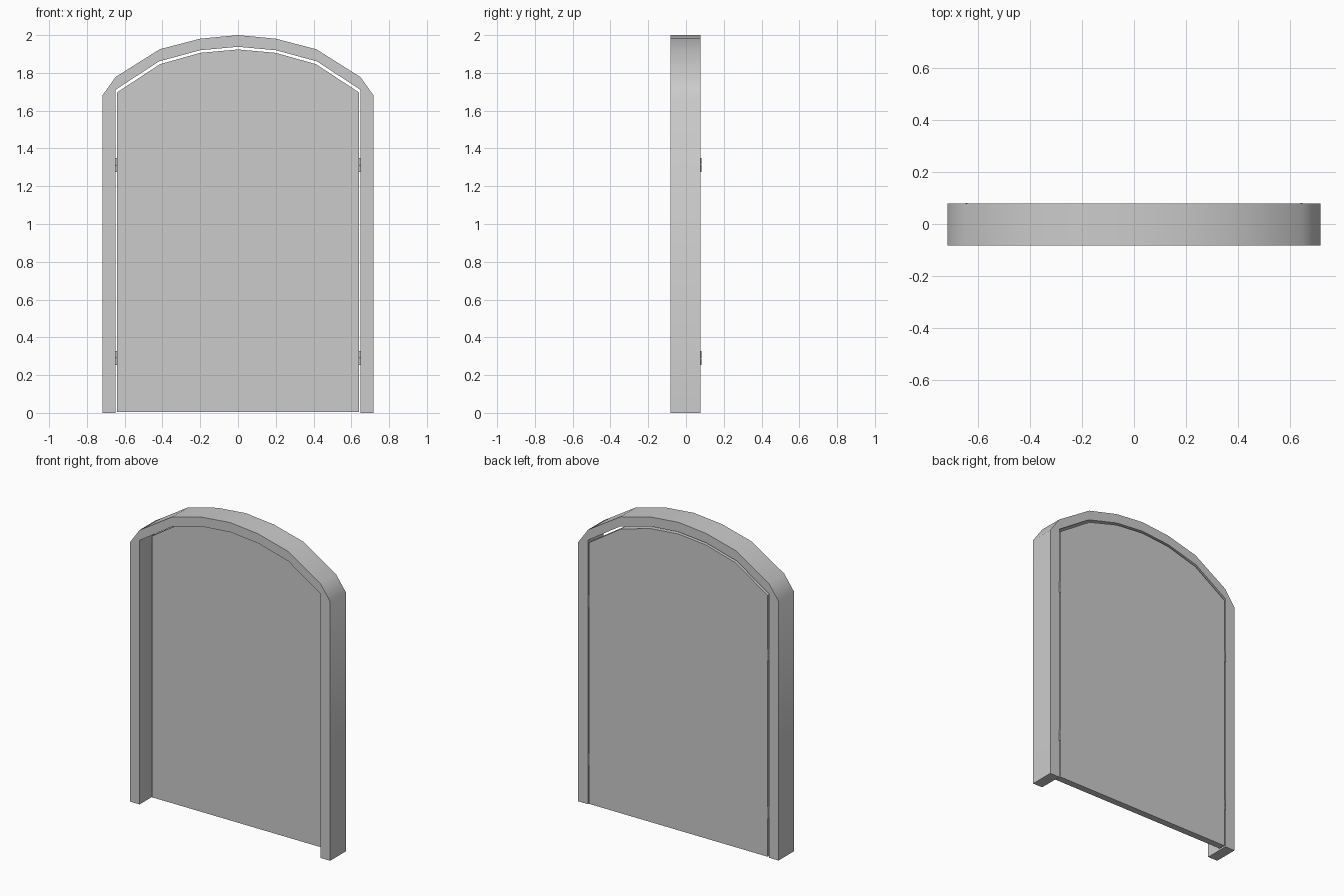
import bpy, bmesh, math

if "Cube" in bpy.data.objects:
    bpy.data.objects.remove(bpy.data.objects["Cube"])

Y_FRONT, Y_BACK = -0.082, 0.078


def mirrored(half):
    """Complete a right-hand profile (bottom to crown) across x = 0."""
    return half + [(-x, z) for x, z in reversed(half) if x > 0]


def link(name, bm, smooth_angle):
    bmesh.ops.recalc_face_normals(bm, faces=bm.faces)
    mesh = bpy.data.meshes.new(name)
    bm.to_mesh(mesh)
    bm.free()
    obj = bpy.data.objects.new(name, mesh)
    bpy.context.collection.objects.link(obj)
    bpy.ops.object.select_all(action='DESELECT')
    obj.select_set(True)
    bpy.context.view_layer.objects.active = obj
    bpy.ops.object.shade_smooth_by_angle(angle=math.radians(smooth_angle))
    return obj


def extrude_y(bm, faces, depth):
    new = bmesh.ops.extrude_face_region(bm, geom=faces)["geom"]
    verts = [g for g in new if isinstance(g, bmesh.types.BMVert)]
    bmesh.ops.translate(bm, verts=verts, vec=(0, depth, 0))


# Arched frame: strip between outer and inner profiles, extruded in depth
outer = mirrored([(0.718, 0), (0.718, 1.68), (0.648, 1.778),
                  (0.415, 1.925), (0.2, 1.981), (0, 2.0)])
inner = mirrored([(0.648, 0), (0.648, 1.65), (0.648, 1.711),
                  (0.418, 1.861), (0.2, 1.92), (0, 1.938)])
bm = bmesh.new()
ov = [bm.verts.new((x, Y_FRONT, z)) for x, z in outer]
iv = [bm.verts.new((x, Y_FRONT, z)) for x, z in inner]
strip = [bm.faces.new((ov[i], ov[i + 1], iv[i + 1], iv[i]))
         for i in range(len(ov) - 1)]
extrude_y(bm, strip, Y_BACK - Y_FRONT)
link("arched_frame", bm, 40)

# Door panel: set flush with the back of the frame
panel = mirrored([(0.64, 0.004), (0.64, 1.697), (0.413, 1.846),
                  (0.2, 1.906), (0, 1.924)])
bm = bmesh.new()
face = bm.faces.new([bm.verts.new((x, 0.034, z)) for x, z in panel])
extrude_y(bm, [face], Y_BACK - 0.034)
link("door_panel", bm, 30)

# Hinges: two small stacked knuckles, upper and lower, on both sides
for side, sx in (("right", 1), ("left", -1)):
    for level, z in (("lower", 0.29), ("upper", 1.313)):
        bm = bmesh.new()
        for dz in (-0.019, 0.019):
            knuckle = bmesh.ops.create_cone(bm, cap_ends=True, segments=8,
                                            radius1=0.006, radius2=0.006, depth=0.036)
            bmesh.ops.translate(bm, verts=knuckle["verts"],
                                vec=(sx * 0.645, 0.076, z + dz))
        link(f"{level}_{side}_hinge", bm, 50)
